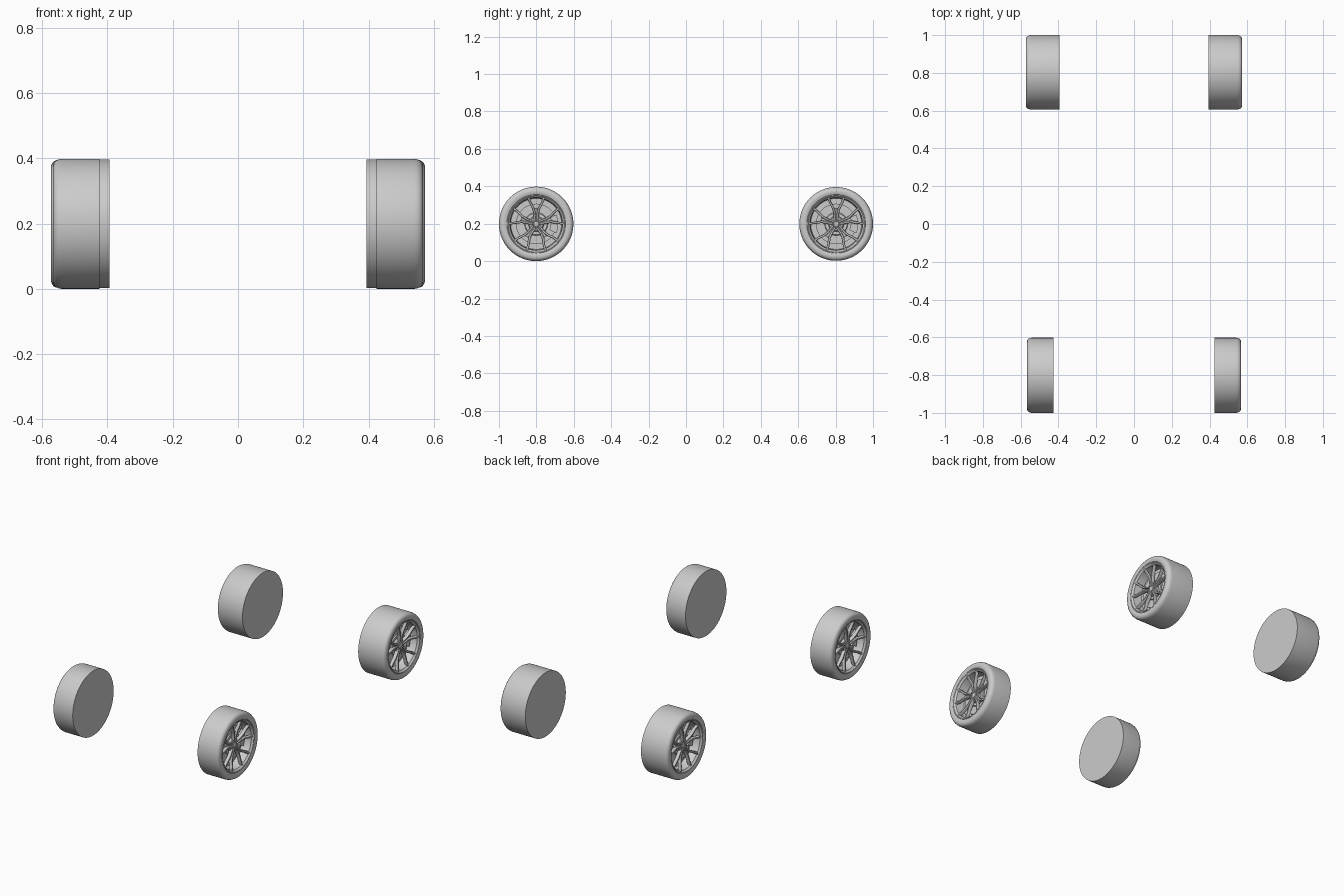
import bpy, bmesh, math
from mathutils import Vector

if "Cube" in bpy.data.objects:
    bpy.data.objects.remove(bpy.data.objects["Cube"])

# Every part is modelled about the x axis: x = 0 is the outer wheel face, -x is inboard.


def finish(bm, name, angle=35):
    bmesh.ops.recalc_face_normals(bm, faces=bm.faces)
    mesh = bpy.data.meshes.new(name)
    bm.to_mesh(mesh)
    bm.free()
    ob = bpy.data.objects.new(name, mesh)
    bpy.context.collection.objects.link(ob)
    bpy.ops.object.select_all(action='DESELECT')
    ob.select_set(True)
    bpy.context.view_layer.objects.active = ob
    bpy.ops.object.shade_smooth_by_angle(angle=math.radians(angle))
    return ob


def lathe(name, profile, steps=80, closed=False):
    """Revolve (x, radius) points about the x axis."""
    bm = bmesh.new()
    verts = [bm.verts.new((x, 0, r)) for x, r in profile]
    pairs = list(zip(verts, verts[1:]))
    if closed:
        pairs.append((verts[-1], verts[0]))
    edges = [bm.edges.new(p) for p in pairs]
    bmesh.ops.spin(bm, geom=verts + edges, cent=(0, 0, 0), axis=(1, 0, 0),
                   angle=math.tau, steps=steps, use_duplicate=False)
    bmesh.ops.remove_doubles(bm, verts=bm.verts, dist=1e-5)
    return finish(bm, name)


def add_arm(bm, path, turn):
    """Loft a trapezoid along path points (radial, sideways, face x, half width, depth)."""
    rings = []
    for i, (r, s, x, w, d) in enumerate(path):
        a, b = path[max(i - 1, 0)], path[min(i + 1, len(path) - 1)]
        t = Vector((b[0] - a[0], b[1] - a[1])).normalized()
        ring = []
        for k, dx in ((-1.0, -d), (-1.0, -0.005), (-0.6, 0), (0.6, 0), (1.0, -0.005), (1.0, -d)):
            rr, ss = r - t.y * k * w, s + t.x * k * w
            ring.append(bm.verts.new((x + dx,
                                      ss * math.cos(turn) + rr * math.sin(turn),
                                      rr * math.cos(turn) - ss * math.sin(turn))))
        rings.append(ring)
    for p, q in zip(rings, rings[1:]):
        for j in range(6):
            bm.faces.new((p[j], p[(j + 1) % 6], q[(j + 1) % 6], q[j]))
    bm.faces.new(rings[0])
    bm.faces.new(rings[-1])


def build_wheel(label, radius, width):
    R = radius
    parts = []
    # tyre and barrel: flat inner disc, tread, round shoulder, sidewall, recessed well
    parts.append(lathe(label + "_tyre", [
        (-width, 0), (-width, R), (-0.026, R), (-0.016, R - 0.002), (-0.008, R - 0.006),
        (-0.003, R - 0.012), (0, R - 0.021), (-0.001, 0.166), (-0.004, 0.157),
        (-0.009, 0.154), (-0.012, 0.146), (-0.03, 0.142), (-0.07, 0.136), (-0.07, 0)]))
    # rim lip
    parts.append(lathe(label + "_rim_lip", [
        (-0.008, 0.157), (-0.004, 0.155), (-0.004, 0.151), (-0.010, 0.147),
        (-0.014, 0.141), (-0.026, 0.139), (-0.026, 0.150)], closed=True))
    # brake disc
    parts.append(lathe(label + "_brake_disc", [
        (-0.071, 0.108), (-0.056, 0.108), (-0.056, 0.062), (-0.05, 0.058), (-0.05, 0)], 64))
    # five forked spokes, each a pair of arms with a groove between
    bm = bmesh.new()
    for i in range(5):
        for side in (-1, 1):
            add_arm(bm, [(0.018, side * 0.007, -0.026, 0.0055, 0.02),
                         (0.060, side * 0.0095, -0.021, 0.0065, 0.02),
                         (0.082, side * 0.0150, -0.018, 0.0070, 0.02),
                         (0.115, side * 0.0320, -0.013, 0.0065, 0.018),
                         (0.134, side * 0.0390, -0.010, 0.0070, 0.016),
                         (0.145, side * 0.0420, -0.010, 0.0085, 0.014)], i * math.tau / 5)
        # web joining the two arms of a spoke
        add_arm(bm, [(0.02, 0, -0.034, 0.006, 0.01), (0.085, 0, -0.028, 0.009, 0.01)],
                i * math.tau / 5)
    parts.append(finish(bm, label + "_spokes", 25))
    # hub and centre cap
    parts.append(lathe(label + "_hub", [
        (-0.055, 0.042), (-0.036, 0.040), (-0.032, 0.036), (-0.032, 0.020), (-0.026, 0.018),
        (-0.024, 0.015), (-0.026, 0.013), (-0.026, 0)], 48))
    # wheel nuts between the spokes
    bm = bmesh.new()
    for i in range(5):
        a = (i + 0.5) * math.tau / 5
        new = bmesh.ops.create_cone(bm, cap_ends=True, segments=6, radius1=0.0045,
                                    radius2=0.0045, depth=0.008)["verts"]
        for v in new:
            x, y, z = v.co
            v.co = (z - 0.030, x + 0.029 * math.sin(a), y + 0.029 * math.cos(a))
    parts.append(finish(bm, label + "_wheel_nuts"))
    # brake caliper, an arc block hugging the disc
    bm = bmesh.new()
    prev = None
    for i in range(9):
        a = math.radians(65 + i * 6.25)
        ring = [bm.verts.new((x, r * math.sin(a), r * math.cos(a)))
                for x, r in ((-0.07, 0.078), (-0.044, 0.078), (-0.044, 0.118), (-0.07, 0.118))]
        if prev:
            for j in range(4):
                bm.faces.new((prev[j], prev[(j + 1) % 4], ring[(j + 1) % 4], ring[j]))
        else:
            bm.faces.new(ring)
        prev = ring
    bm.faces.new(prev)
    parts.append(finish(bm, label + "_brake_caliper"))
    return parts


# label, y centre, radius, width, outer face x
for label, y, radius, width, face in (("front", -0.801, 0.199, 0.142, 0.567),
                                      ("rear", 0.803, 0.197, 0.179, 0.573)):
    for ob in build_wheel(label, radius, width):
        ob.location = (face, y, 0.199)
        # the left wheel is the same part turned round
        other = ob.copy()
        other.name = ob.name + "_left"
        other.location = (-face, y, 0.199)
        other.rotation_euler = (0, 0, math.pi)
        bpy.context.collection.objects.link(other)
        ob.name += "_right"
